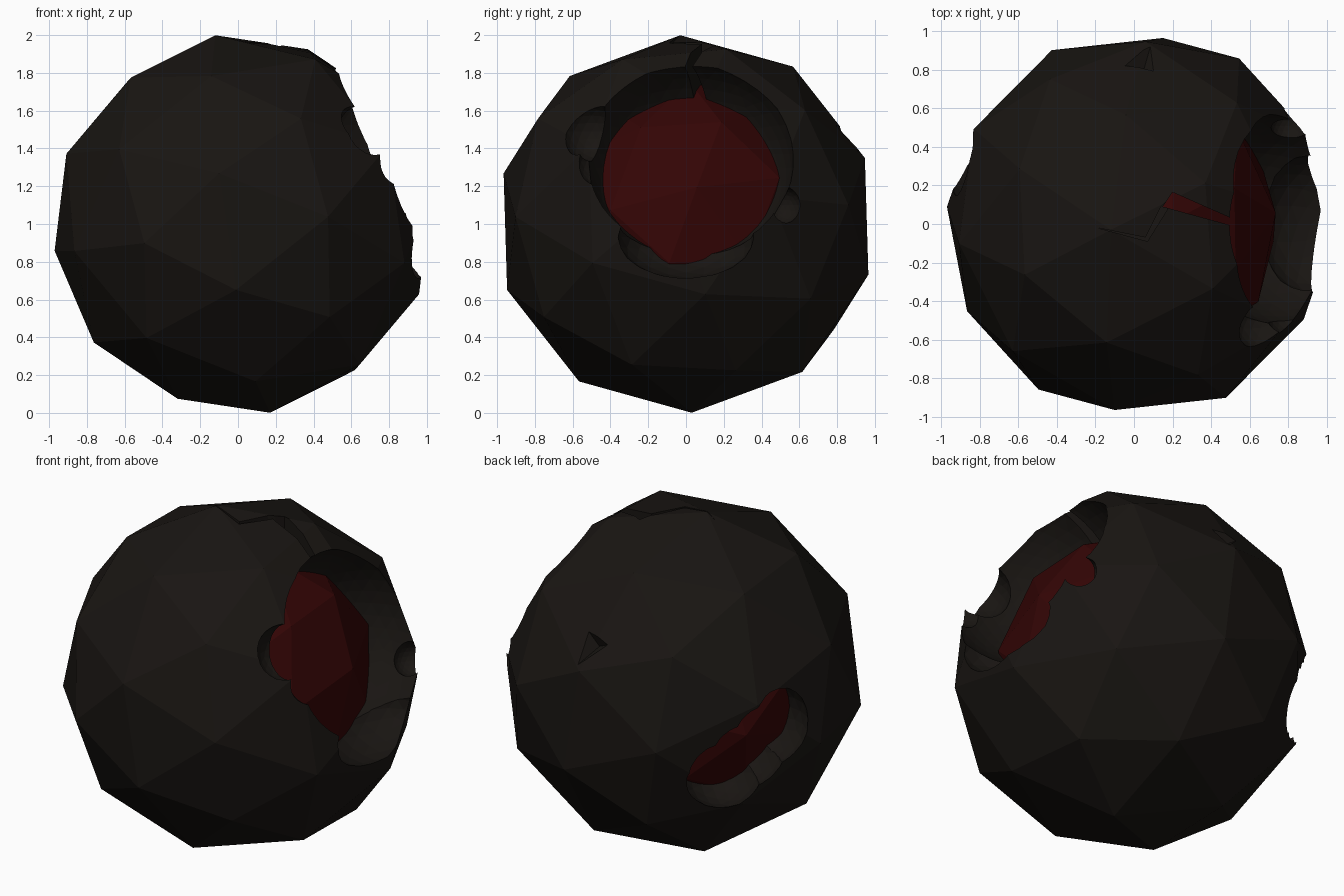
import bpy, bmesh
from math import cos, sin, radians
from mathutils import Vector, Matrix

if "Cube" in bpy.data.objects:
    bpy.data.objects.remove(bpy.data.objects["Cube"])

CENTRE = Vector((0.025, 0, 1))


def frame(p, q):
    """Axes with x along p and z square to both p and q."""
    x = Vector(p).normalized()
    z = x.cross(Vector(q)).normalized()
    return Matrix((x, z.cross(x), z)).transposed()


def material(name, rgb):
    m = bpy.data.materials.new(name)
    m.diffuse_color = (*rgb, 1)
    m.use_nodes = True
    m.node_tree.nodes["Principled BSDF"].inputs["Base Color"].default_value = m.diffuse_color
    return m


def ball(name, centre, radius, corner_a, corner_b, mat):
    """Tilted 80-face sphere: two neighbouring corners fix its orientation."""
    bpy.ops.mesh.primitive_ico_sphere_add(subdivisions=2, radius=radius, location=(0, 0, 0))
    ob = bpy.context.object
    ob.name = name
    local = frame((cos(radians(18)), sin(radians(18)), 0),
                  (cos(radians(54)), sin(radians(54)), 0))
    world = frame(corner_a, corner_b)
    ob.data.transform(Matrix.Translation(centre) @ (world @ local.transposed()).to_4x4())
    ob.data.materials.append(mat)
    return ob


def bite(loc, radii, detail=3):
    bpy.ops.mesh.primitive_ico_sphere_add(subdivisions=detail, radius=1, location=(0, 0, 0))
    ob = bpy.context.object
    ob.data.transform(Matrix.Translation(loc) @ Matrix.Diagonal((*radii, 1)))
    return ob


def prism(points, z0, z1):
    bm = bmesh.new()
    face = bm.faces.new([bm.verts.new((x, y, z0)) for x, y in points])
    ext = bmesh.ops.extrude_face_region(bm, geom=[face])
    top = [v for v in ext["geom"] if isinstance(v, bmesh.types.BMVert)]
    bmesh.ops.translate(bm, verts=top, vec=(0, 0, z1 - z0))
    bmesh.ops.recalc_face_normals(bm, faces=bm.faces)
    me = bpy.data.meshes.new("crack_cutter")
    bm.to_mesh(me)
    bm.free()
    ob = bpy.data.objects.new("crack_cutter", me)
    bpy.context.collection.objects.link(ob)
    return ob


def carve(target, cutter):
    cutter.hide_render = True
    mod = target.modifiers.new("carve", 'BOOLEAN')
    mod.operation = 'DIFFERENCE'
    mod.solver = 'EXACT'
    mod.object = cutter
    bpy.context.view_layer.objects.active = target
    bpy.ops.object.modifier_apply(modifier=mod.name)
    bpy.data.objects.remove(cutter, do_unlink=True)


# dark outer crust and red inner core
shell = ball("outer_shell", CENTRE, 1.01, (-0.145, -0.03, 0.999), (-0.167, -0.615, 0.784),
             material("dark_crust", (0.0095, 0.0075, 0.006)))
core = ball("inner_core", Vector((-0.02, 0, 1.01)), 0.78, (0.49, 0.435, 0.207), (0.70, 0.05, 0.17),
            material("red_core", (0.034, 0.0015, 0.0015)))

# large opening on the right and the smaller bites around its rim
carve(shell, bite((0.79, 0.025, 1.37), (0.55,) * 3, 4))
carve(shell, bite((0.67, -0.50, 1.49), (0.16,) * 3))
carve(shell, bite((0.81, -0.45, 1.33), (0.13,) * 3))
carve(shell, bite((0.92, 0.0, 0.93), (0.28, 0.36, 0.22)))
carve(shell, bite((0.81, 0.51, 1.10), (0.10,) * 3))

# long opening on the back left
carve(shell, bite((-0.76, 0.33, 1.02), (0.25,) * 3))
carve(shell, bite((-0.69, 0.43, 0.90), (0.24,) * 3))
carve(shell, bite((-0.60, 0.52, 0.79), (0.24,) * 3))

# crack over the top: deep next to the opening, then shallow
carve(shell, prism([(0.55, -0.02), (0.55, 0.01), (0.20, 0.165), (0.15, 0.09)], 1.6, 2.1))
carve(shell, prism([(0.19, 0.14), (0.14, 0.09), (0.06, -0.07), (-0.19, -0.02),
                    (0.07, -0.09), (0.17, 0.07)], 1.9, 2.1))

# small three-sided chip on the back, cut by a cube corner pointing inward
n = Vector((0.02, 0.86, 0.49)).normalized()
bpy.ops.mesh.primitive_cube_add(size=0.3, location=(0, 0, 0))
chip = bpy.context.object
turn = Vector((1, 1, 1)).rotation_difference(-n).to_matrix().to_4x4()
chip.data.transform(Matrix.Translation(CENTRE + n * (0.96 + 0.19)) @ turn)
carve(shell, chip)

for ob in (shell, core):
    for p in ob.data.polygons:
        p.use_smooth = False
        p.material_index = 0
